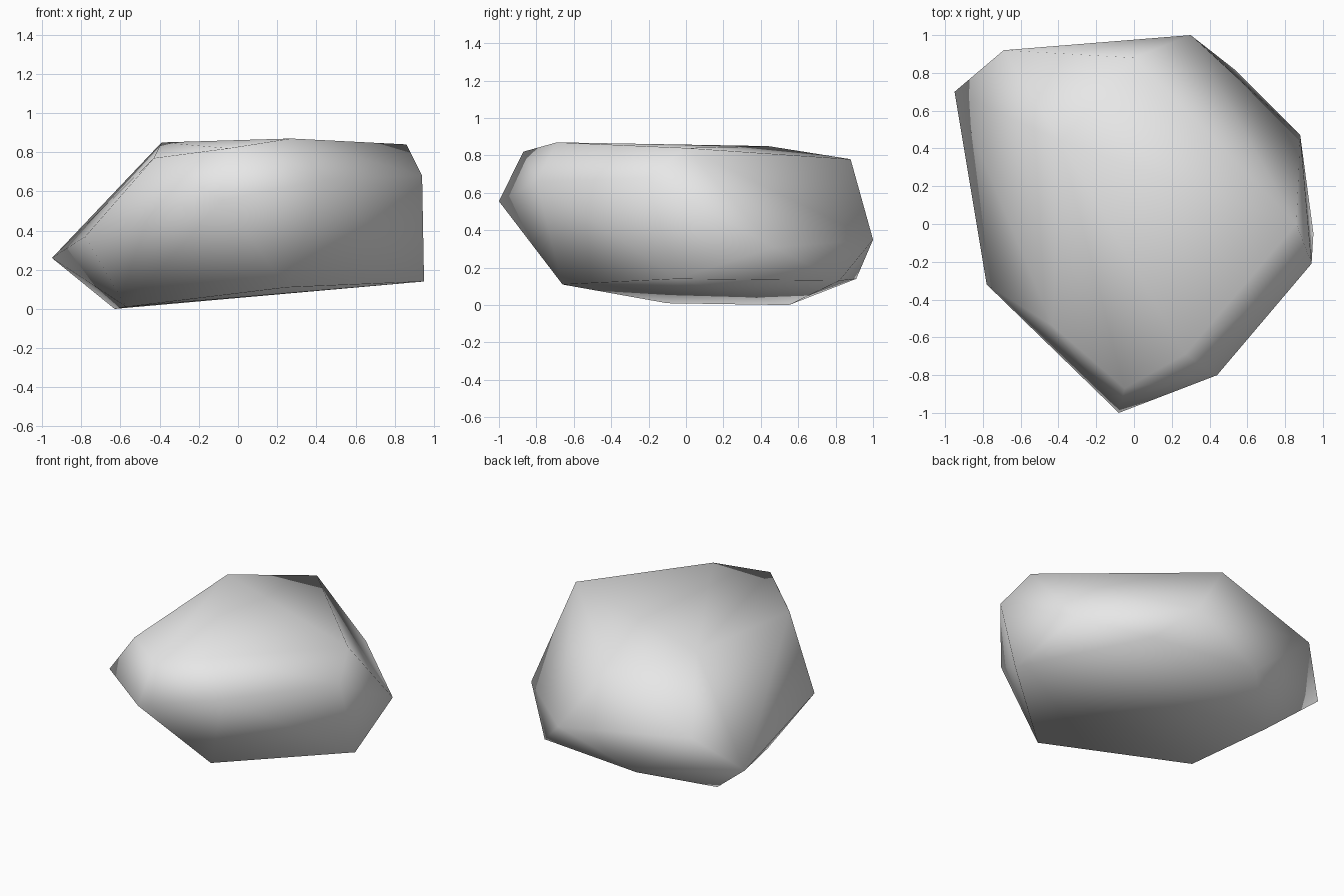
import bpy, bmesh

if "Cube" in bpy.data.objects:
    bpy.data.objects.remove(bpy.data.objects["Cube"])

# Corners of the boulder, grouped by level; the convex hull wraps them
base = [(-0.63, 0.55, 0.0), (-0.57, -0.10, 0.01), (0.25, -0.66, 0.11),
        (0.95, -0.05, 0.14), (0.53, 0.82, 0.13), (-0.25, 0.91, 0.14)]
girdle = [(-0.95, 0.70, 0.26), (-0.78, -0.32, 0.37), (-0.08, -1.0, 0.555),
          (0.44, -0.80, 0.66), (0.94, -0.21, 0.68), (0.88, 0.47, 0.31),
          (0.30, 1.0, 0.35), (-0.69, 0.92, 0.50)]
crown = [(-0.43, -0.54, 0.77), (-0.05, -0.87, 0.82), (0.27, -0.69, 0.87),
         (0.86, 0.0, 0.84), (0.0, 0.88, 0.78), (-0.39, 0.44, 0.85)]

# Boulder body
bm = bmesh.new()
for p in base + girdle + crown:
    bm.verts.new(p)
bmesh.ops.convex_hull(bm, input=bm.verts[:])
loose = [v for v in bm.verts if not v.link_faces]
bmesh.ops.delete(bm, geom=loose, context='VERTS')
bmesh.ops.recalc_face_normals(bm, faces=bm.faces[:])
for f in bm.faces:
    f.smooth = True          # soft shading over the whole stone
mesh = bpy.data.meshes.new("boulder")
bm.to_mesh(mesh)
bm.free()

# Stone colour
stone = bpy.data.materials.new("stone grey")
stone.diffuse_color = (0.8, 0.8, 0.8, 1.0)
stone.use_nodes = True
stone.node_tree.nodes["Principled BSDF"].inputs["Base Color"].default_value = stone.diffuse_color
mesh.materials.append(stone)

boulder = bpy.data.objects.new("boulder", mesh)
bpy.context.collection.objects.link(boulder)
